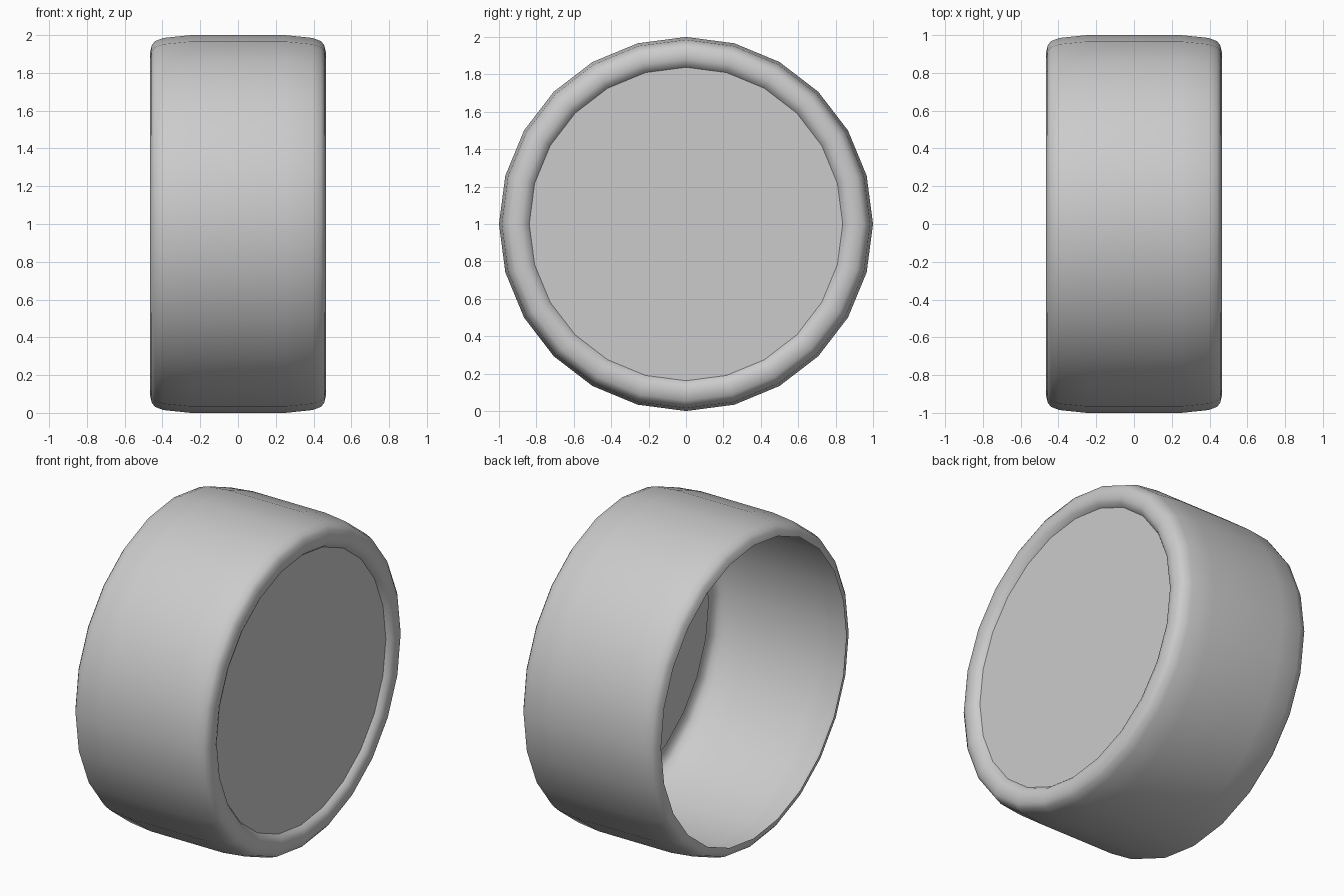
import bpy, bmesh, math

if "Cube" in bpy.data.objects:
    bpy.data.objects.remove(bpy.data.objects["Cube"])

SIDES = 24

# Half profile (x, radius): open left rim, tread, right shoulder, recessed lip
PROFILE = [(-0.465, 0.91), (-0.457, 0.945), (-0.44, 0.968), (-0.395, 0.985),
           (-0.25, 1.0), (0.25, 1.0), (0.395, 0.985), (0.44, 0.968),
           (0.457, 0.945), (0.465, 0.91), (0.463, 0.88), (0.452, 0.855),
           (0.43, 0.838)]


def ring(bm, x, r):
    step = 2 * math.pi / SIDES
    return [bm.verts.new((x, r * math.sin(i * step), 1 + r * math.cos(i * step)))
            for i in range(SIDES)]


def make_object(name, bm):
    bmesh.ops.recalc_face_normals(bm, faces=bm.faces)
    mesh = bpy.data.meshes.new(name)
    bm.to_mesh(mesh)
    bm.free()
    obj = bpy.data.objects.new(name, mesh)
    bpy.context.collection.objects.link(obj)
    bpy.ops.object.select_all(action='DESELECT')
    obj.select_set(True)
    bpy.context.view_layer.objects.active = obj
    bpy.ops.object.shade_smooth_by_angle(angle=math.radians(40))
    return obj


# Wheel shell, closed by a flat disc on the right side and open on the left
bm = bmesh.new()
rings = [ring(bm, x, r) for x, r in PROFILE]
for a, b in zip(rings, rings[1:]):
    for i in range(SIDES):
        j = (i + 1) % SIDES
        bm.faces.new((a[i], a[j], b[j], b[i]))
bm.faces.new(rings[-1])
make_object("wheel_shell", bm)
